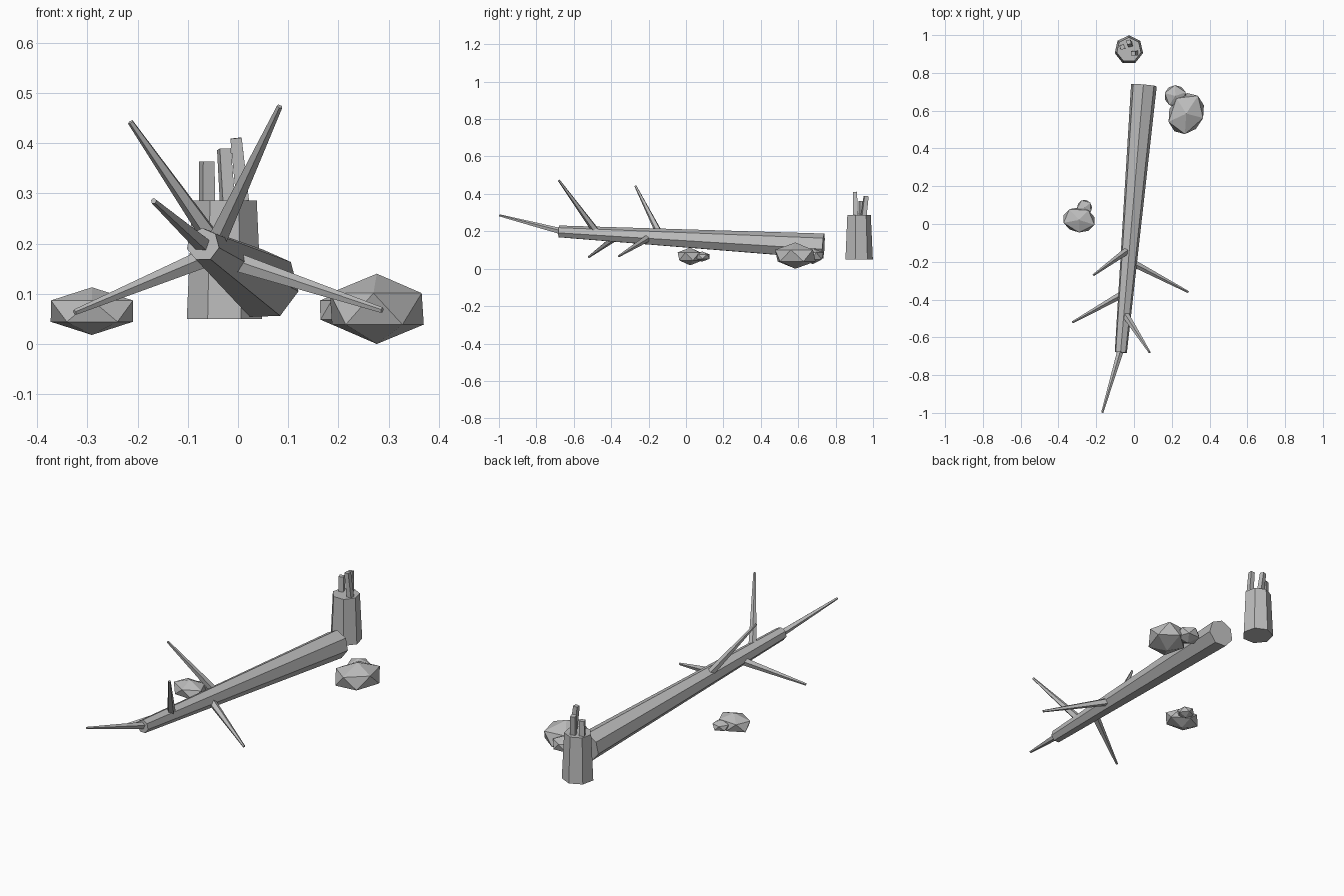
import bpy, bmesh
from math import radians, cos, sin, tau
from mathutils import Vector, Matrix

cube = bpy.data.objects.get("Cube")
if cube:
    bpy.data.objects.remove(cube, do_unlink=True)

# One plain grey for everything
GREY = (0.5, 0.5, 0.5, 1)
grey = bpy.data.materials.new("plain_grey")
grey.use_nodes = True
grey.diffuse_color = GREY
shader = grey.node_tree.nodes["Principled BSDF"]
shader.inputs["Base Color"].default_value = GREY
shader.inputs["Roughness"].default_value = 0.9


def finish(name, bm):
    bmesh.ops.recalc_face_normals(bm, faces=bm.faces)
    mesh = bpy.data.meshes.new(name)
    bm.to_mesh(mesh)
    bm.free()
    mesh.materials.append(grey)
    obj = bpy.data.objects.new(name, mesh)
    bpy.context.collection.objects.link(obj)
    return obj


def taper(name, start, end, r_start, r_end, sides, turn=90):
    """Closed tapered prism between two points."""
    start, end = Vector(start), Vector(end)
    d = (end - start).normalized()
    ref = Vector((0, 1, 0)) if abs(d.z) > 0.9 else Vector((0, 0, 1))
    v = (ref - d * ref.dot(d)).normalized()
    u = v.cross(d)
    bm = bmesh.new()
    rings = []
    for centre, r in ((start, r_start), (end, r_end)):
        angles = [radians(turn) + tau * i / sides for i in range(sides)]
        rings.append([bm.verts.new(centre + r * (u * cos(a) + v * sin(a))) for a in angles])
    a, b = rings
    for i in range(sides):
        j = (i + 1) % sides
        bm.faces.new((a[i], a[j], b[j], b[i]))
    bm.faces.new(a[::-1])
    bm.faces.new(b)
    return finish(name, bm)


def rock(name, low, high, turn, stretch=1.0):
    """Twenty-sided stone, stretched, turned and fitted between two corners."""
    bm = bmesh.new()
    bmesh.ops.create_icosphere(bm, subdivisions=1, radius=1)
    bm.transform(Matrix.Rotation(radians(turn), 4, 'Z') @ Matrix.Diagonal((stretch, 1, 1, 1)))
    for axis in range(3):
        values = [p.co[axis] for p in bm.verts]
        lo, hi = min(values), max(values)
        for p in bm.verts:
            t = (p.co[axis] - lo) / (hi - lo)
            p.co[axis] = low[axis] + t * (high[axis] - low[axis])
    return finish(name, bm)


# Fallen trunk
BUTT = Vector((0.052, 0.735, 0.118))
TIP = Vector((-0.07, -0.68, 0.198))
taper("fallen_trunk", BUTT, TIP, 0.07, 0.033, 7, -11)

# Branches grow from the trunk's axis: position along it, then the tip
branches = {
    "upper_left_branch": (0.852, (0.083, -0.68, 0.473)),
    "upper_right_branch": (0.612, (-0.214, -0.27, 0.442)),
    "lower_right_branch": (0.775, (-0.325, -0.52, 0.063)),
    "lower_left_branch": (0.657, (0.287, -0.36, 0.067)),
}
for name, (along, tip) in branches.items():
    taper(name, BUTT.lerp(TIP, along), tip, 0.021, 0.006, 5)
taper("end_branch", BUTT.lerp(TIP, 0.985), (-0.168, -0.998, 0.285), 0.018, 0.006, 5)

# Broken stump with splinters
taper("stump", (-0.027, 0.922, 0.05), (-0.027, 0.922, 0.286), 0.077, 0.066, 7)
taper("short_splinter", (-0.062, 0.937, 0.27), (-0.062, 0.937, 0.363), 0.018, 0.017, 4, 65)
taper("middle_splinter", (-0.02, 0.949, 0.27), (-0.028, 0.963, 0.388), 0.018, 0.016, 4, 60)
taper("tall_splinter", (0.011, 0.907, 0.27), (-0.004, 0.903, 0.41), 0.018, 0.016, 4, 45)

# Stones beside the trunk
rock("large_left_stone", (0.183, 0.476, 0.0), (0.37, 0.693, 0.14), 55, 1.2)
rock("small_left_stone", (0.163, 0.62, 0.025), (0.275, 0.735, 0.11), 20)
rock("large_right_stone", (-0.373, -0.045, 0.018), (-0.209, 0.088, 0.113), -20, 1.15)
rock("small_right_stone", (-0.302, 0.045, 0.038), (-0.222, 0.127, 0.092), 40)
